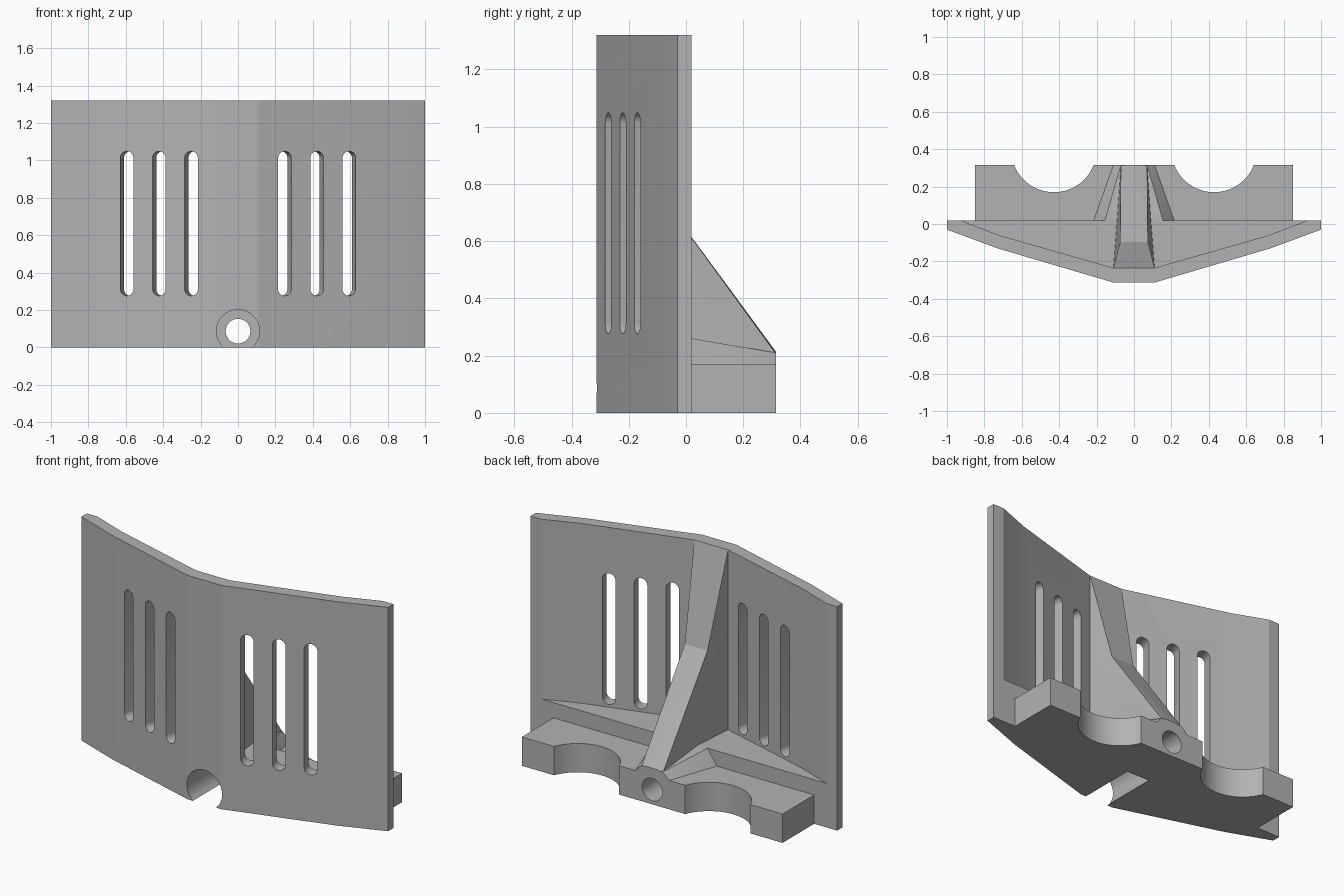
import bpy, bmesh, math
from mathutils import Matrix, Vector

if "Cube" in bpy.data.objects:
    bpy.data.objects.remove(bpy.data.objects["Cube"])

grey = bpy.data.materials.new("plain grey")
grey.diffuse_color = (0.45, 0.45, 0.45, 1)
grey.use_nodes = True
grey.node_tree.nodes["Principled BSDF"].inputs["Base Color"].default_value = grey.diffuse_color


def finish(bm, name):
    bmesh.ops.recalc_face_normals(bm, faces=bm.faces)
    me = bpy.data.meshes.new(name)
    bm.to_mesh(me)
    bm.free()
    ob = bpy.data.objects.new(name, me)
    me.materials.append(grey)
    bpy.context.collection.objects.link(ob)
    return ob


def prism(name, pts, z0, z1, matrix=None):
    """Extrude an outline from z0 to z1, then place it."""
    bm = bmesh.new()
    f = bm.faces.new([bm.verts.new((x, y, z0)) for x, y in pts])
    r = bmesh.ops.extrude_face_region(bm, geom=[f])
    top = [v for v in r["geom"] if isinstance(v, bmesh.types.BMVert)]
    bmesh.ops.translate(bm, verts=top, vec=(0, 0, z1 - z0))
    if matrix:
        bm.transform(matrix)
    return finish(bm, name)


def mirrored(half):
    return half + [(-x, y) for x, y in reversed(half)]


def arc(cx, cy, r, a0, a1, n):
    return [(cx + r * math.cos(math.radians(a0 + (a1 - a0) * i / n)),
             cy + r * math.sin(math.radians(a0 + (a1 - a0) * i / n))) for i in range(n + 1)]


def combine(ob, other, op):
    m = ob.modifiers.new(op, "BOOLEAN")
    m.operation, m.solver, m.object = op, "EXACT", other
    bpy.context.view_layer.objects.active = ob
    bpy.ops.object.modifier_apply(modifier=m.name)
    bpy.data.objects.remove(other)


# Bent upright plate
front = [(1, -0.03), (0.73, -0.13), (0.11, -0.313)]
back = [(-0.11, -0.235), (-0.72, -0.06), (-0.93, 0.02), (-1, 0.02)]
outline = mirrored(front) + [(-x, y) for x, y in reversed([(-x, y) for x, y in back])][::-1]
outline = mirrored(front) + back[::-1] + [(-x, y) for x, y in back]
body = prism("bracket_body", outline, 0, 1.32)

# Slots square to each wing
tilt = math.atan2(0.183, 0.62)
for side in (-1, 1):
    for x in (0.25, 0.422, 0.594):
        y = -0.313 + (x - 0.11) * 0.183 / 0.62
        slot = arc(0, 1.012, 0.037, 0, 180, 16) + arc(0, 0.313, 0.037, 180, 360, 16)
        place = (Matrix.Translation((side * x, y, 0)) @ Matrix.Rotation(side * tilt, 4, "Z")
                 @ Matrix.Rotation(math.pi / 2, 4, "X"))
        combine(body, prism("slot_cutter", slot, -0.2, 0.1, place), "DIFFERENCE")

# Shelf filling the hollow behind the plate
shelf = mirrored([(0.93, 0.02), (0.72, -0.08), (0.11, -0.27)])
combine(body, prism("shelf", shelf, 0, 0.26), "UNION")

# Base slab with two round cutouts in its rear edge
half_angle = math.degrees(math.asin(0.2125 / 0.228))
scoop = arc(0.428, 0.398, 0.228, 270 + half_angle, 270 - half_angle, 28)
scoop = [(x, min(y, 0.315)) for x, y in scoop]
scoop[0], scoop[-1] = (scoop[0][0], 0.315), (scoop[-1][0], 0.315)
slab = mirrored([(0.85, 0.0), (0.85, 0.315)] + scoop)
combine(body, prism("base_slab", slab, 0, 0.17), "UNION")

# Tapered boss over the bore
bm = bmesh.new()
for x, y, z in [(0.215, 0.02, 0.17), (0.155, 0.02, 0.26), (0.11, 0.315, 0.17), (0.07, 0.315, 0.21),
                (0.215, 0.0, 0.17), (0.155, 0.0, 0.26), (0.215, 0.0, 0.1), (0.215, 0.02, 0.1),
                (0.11, 0.315, 0.1)]:
    bm.verts.new((x, y, z))
    bm.verts.new((-x, y, z))
bmesh.ops.convex_hull(bm, input=bm.verts)
combine(body, finish(bm, "boss"), "UNION")

# Central rib, wide at the plate and narrowing to the rear
half = [(0.10, -0.27, 1.32), (0.11, -0.235, 1.32), (0.074, -0.095, 0.77), (0.032, 0.315, 0.213),
        (0.07, 0.315, 0.205), (0.07, 0.315, 0.1), (0.10, -0.27, 0.1), (0.11, -0.235, 0.26),
        (0.11, -0.235, 0.1)]
bm = bmesh.new()
R = [bm.verts.new(p) for p in half]
L = [bm.verts.new((-x, y, z)) for x, y, z in half]
for S in (R, L):
    for f in [(0, 1, 7, 8, 6), (1, 2, 7), (2, 4, 7), (2, 3, 4), (4, 5, 8, 7), (5, 6, 8)]:
        bm.faces.new([S[i] for i in f])
for i in range(7):
    j = (i + 1) % 7
    bm.faces.new([R[i], R[j], L[j], L[i]])
combine(body, finish(bm, "rib"), "UNION")

# Bore and the wider counterbore that breaks through the underside
for r, y0, y1 in ((0.115, -0.5, 0.035), (0.066, -0.4, 0.5)):
    place = Matrix.Translation((0, 0, 0.087)) @ Matrix.Rotation(math.pi / 2, 4, "X")
    circle = arc(0, 0, r, 0, 360, 48)[:-1]
    combine(body, prism("bore_cutter", circle, -y1, -y0, place), "DIFFERENCE")

# Smooth round walls, keep the bends crisp
bpy.ops.object.select_all(action="DESELECT")
body.select_set(True)
bpy.context.view_layer.objects.active = body
bpy.ops.object.shade_smooth_by_angle(angle=math.radians(12))
